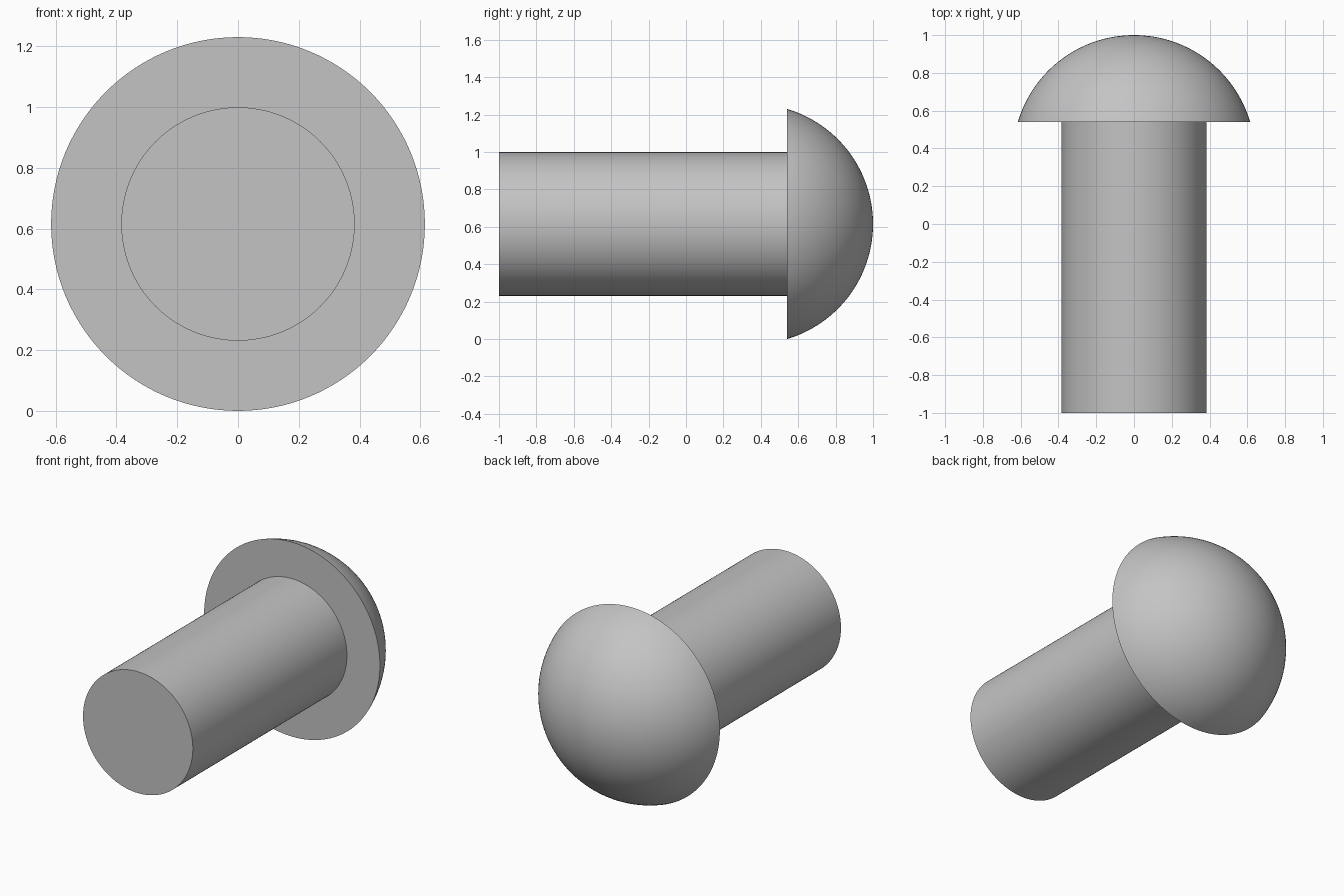
import bpy, bmesh, math
from mathutils import Vector

cube = bpy.data.objects.get("Cube")
if cube:
    bpy.data.objects.remove(cube, do_unlink=True)

# Main dimensions
HEAD_RADIUS = 0.615
SHANK_RADIUS = 0.384
FRONT, SHOULDER, BACK = -1.0, 0.54, 1.0
SEGMENTS = 128
DOME_STEPS = 32

# Plain grey metal
grey = bpy.data.materials.new("grey metal")
grey.use_nodes = True
colour = (0.55, 0.55, 0.55, 1)
grey.diffuse_color = colour
grey.node_tree.nodes["Principled BSDF"].inputs["Base Color"].default_value = colour

# Half profile as (radius, y): shank end, shank side, flat shoulder
profile = [(0, FRONT), (SHANK_RADIUS, FRONT), (SHANK_RADIUS, SHOULDER)]

# Domed head: an arc from the rim to the crown
height = BACK - SHOULDER
dome_radius = (HEAD_RADIUS ** 2 + height ** 2) / (2 * height)
dome_centre = BACK - dome_radius
rim_angle = math.atan2(HEAD_RADIUS, SHOULDER - dome_centre)
for i in range(DOME_STEPS + 1):
    a = rim_angle * (1 - i / DOME_STEPS)
    profile.append((dome_radius * math.sin(a), dome_centre + dome_radius * math.cos(a)))

# Revolve the profile around the long axis into one solid
bm = bmesh.new()
verts = [bm.verts.new((r, y, 0)) for r, y in profile]
edges = [bm.edges.new(pair) for pair in zip(verts, verts[1:])]
bmesh.ops.spin(bm, geom=verts + edges, cent=Vector(), axis=Vector((0, 1, 0)),
               angle=math.tau, steps=SEGMENTS, use_duplicate=False)
bmesh.ops.remove_doubles(bm, verts=bm.verts[:], dist=0.0001)
bmesh.ops.recalc_face_normals(bm, faces=bm.faces[:])

mesh = bpy.data.meshes.new("round_head_rivet")
bm.to_mesh(mesh)
bm.free()
mesh.materials.append(grey)

rivet = bpy.data.objects.new("round_head_rivet", mesh)
rivet.location.z = HEAD_RADIUS
bpy.context.collection.objects.link(rivet)

# Smooth curved surfaces, crisp rims
bpy.ops.object.select_all(action="DESELECT")
rivet.select_set(True)
bpy.context.view_layer.objects.active = rivet
bpy.ops.object.shade_smooth_by_angle(angle=math.radians(30))
